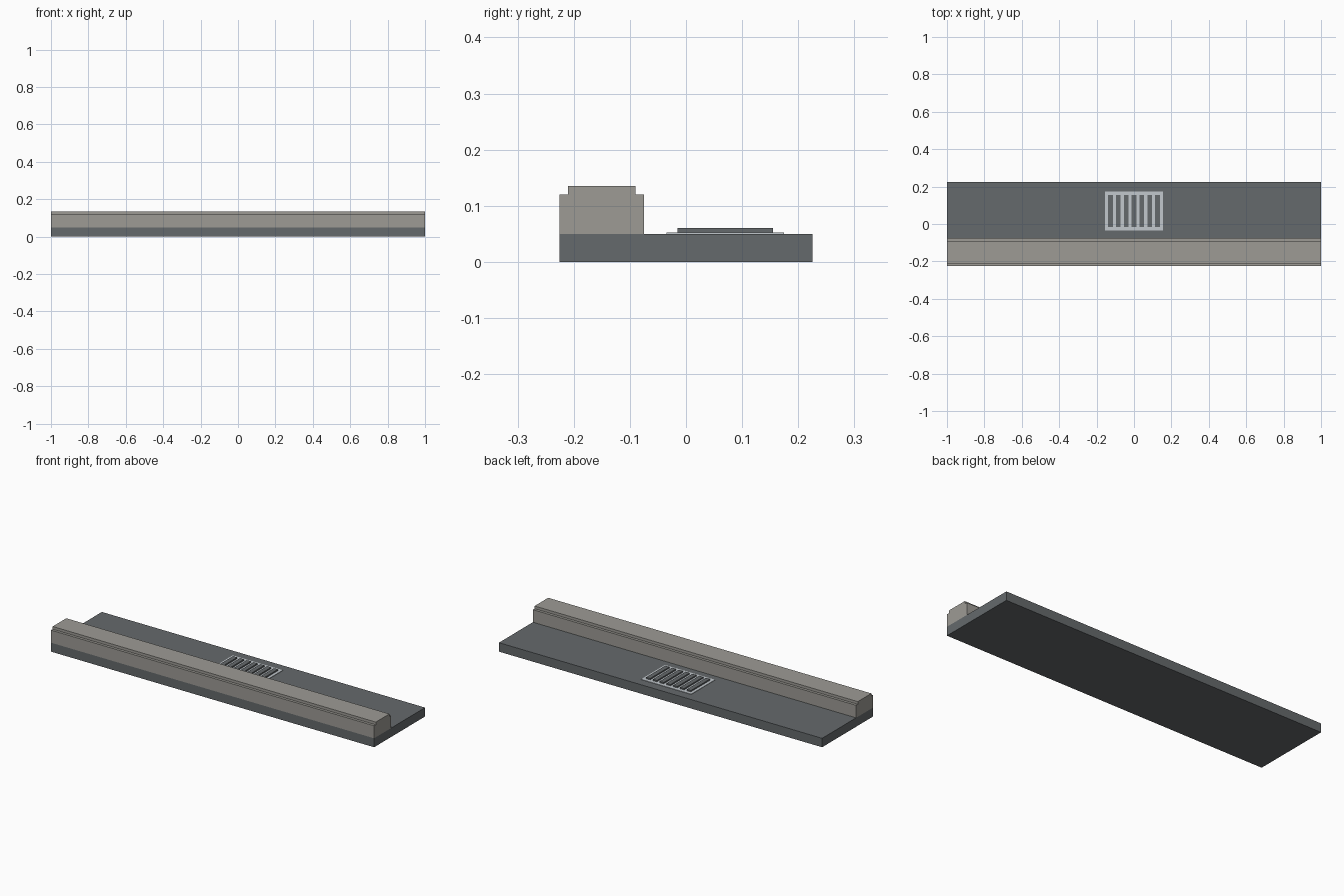
import bpy
import bmesh

cube = bpy.data.objects.get("Cube")
if cube:
    bpy.data.objects.remove(cube, do_unlink=True)


def material(name, rgb):
    mat = bpy.data.materials.new(name)
    mat.use_nodes = True
    mat.diffuse_color = (*rgb, 1)
    mat.node_tree.nodes["Principled BSDF"].inputs["Base Color"].default_value = (*rgb, 1)
    return mat


asphalt = material("dark asphalt grey", (0.13, 0.142, 0.149))
stone = material("warm kerb grey", (0.337, 0.328, 0.301))
metal = material("light metal grey", (0.54, 0.58, 0.61))


def finish(name, bm, mat):
    bmesh.ops.recalc_face_normals(bm, faces=bm.faces)
    mesh = bpy.data.meshes.new(name)
    bm.to_mesh(mesh)
    bm.free()
    mesh.materials.append(mat)
    obj = bpy.data.objects.new(name, mesh)
    bpy.context.collection.objects.link(obj)
    return obj


def extrude_profile(name, points, x0, x1, mat):
    """Sweep a closed (y, z) outline along x."""
    bm = bmesh.new()
    face = bm.faces.new([bm.verts.new((x0, y, z)) for y, z in points])
    ext = bmesh.ops.extrude_face_region(bm, geom=[face])
    verts = [g for g in ext["geom"] if isinstance(g, bmesh.types.BMVert)]
    bmesh.ops.translate(bm, verts=verts, vec=(x1 - x0, 0, 0))
    return finish(name, bm, mat)


def box(name, x, y, z, mat):
    outline = [(y[0], z[0]), (y[1], z[0]), (y[1], z[1]), (y[0], z[1])]
    return extrude_profile(name, outline, x[0], x[1], mat)


# Road slab
ROAD = 0.05
box("road_slab", (-1, 1), (-0.225, 0.225), (0, ROAD), asphalt)

# Kerb with a stepped top
half, top_half, centre = 0.075, 0.06, -0.15
side = [(half, ROAD), (half, 0.12), (top_half, 0.12), (top_half, 0.135)]
outline = [(centre + y, z) for y, z in side]
outline += [(centre - y, z) for y, z in reversed(side)]
extrude_profile("kerb", outline, -1, 1, stone)

# Drain plate and its raised dark slots
box("drain_plate", (-0.155, 0.155), (-0.035, 0.175), (ROAD, 0.0525), metal)
for i in range(7):
    x = (i - 3) * 0.042
    box(f"drain_slot_{i + 1}", (x - 0.0125, x + 0.0125), (-0.015, 0.155),
        (0.0525, 0.06), asphalt)
